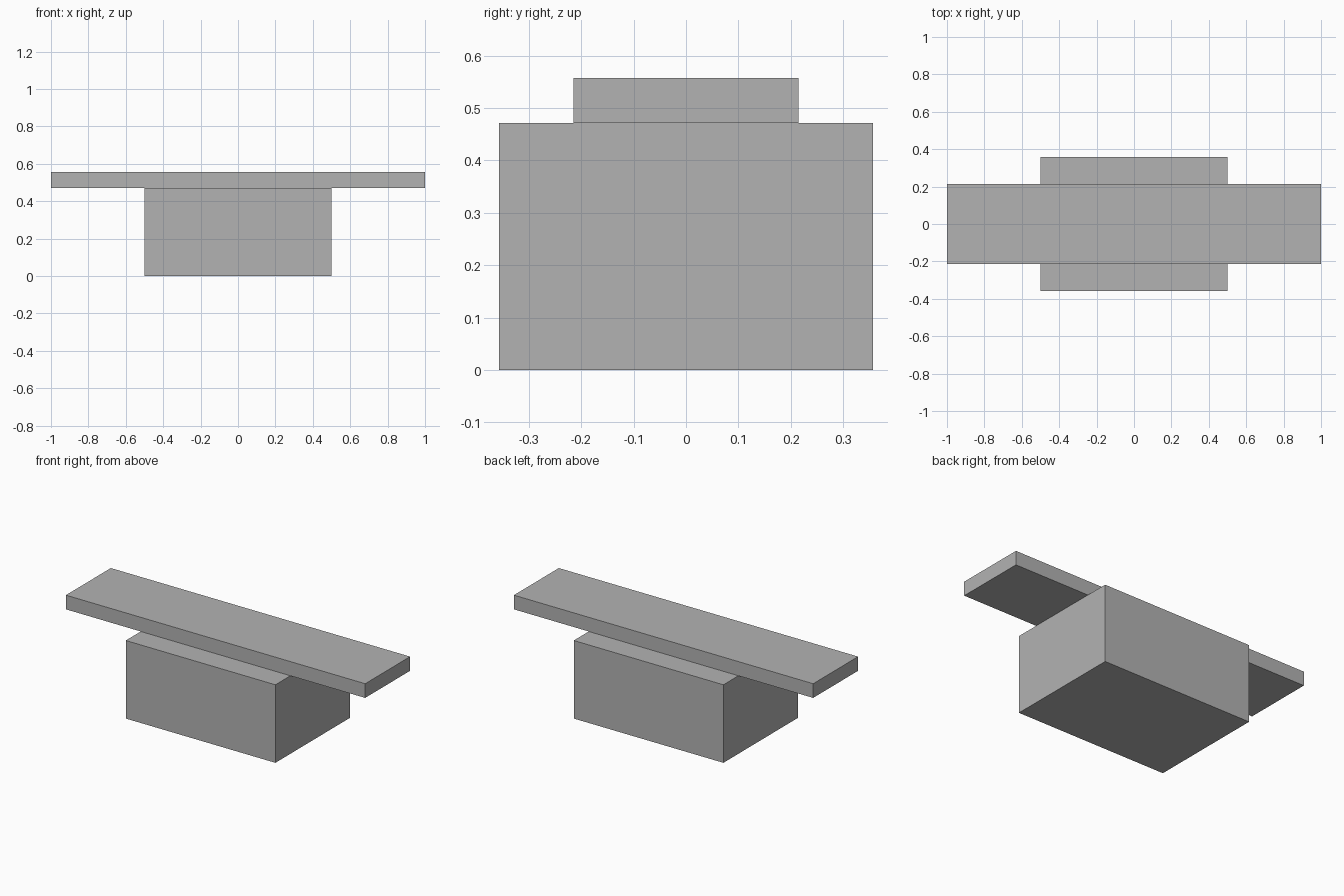
import bpy

if "Cube" in bpy.data.objects:
    bpy.data.objects.remove(bpy.data.objects["Cube"])

# Single grey finish
grey = bpy.data.materials.new("plain_grey")
grey.diffuse_color = (0.45, 0.45, 0.45, 1.0)
grey.use_nodes = True
grey.node_tree.nodes["Principled BSDF"].inputs["Base Color"].default_value = grey.diffuse_color


def box(name, size, bottom):
    """Box centred on x and y, resting at the given height."""
    bpy.ops.mesh.primitive_cube_add(size=1, location=(0, 0, bottom + size[2] / 2))
    obj = bpy.context.object
    obj.name = name
    obj.scale = size
    bpy.ops.object.transform_apply(location=False, rotation=False, scale=True)
    obj.data.materials.append(grey)
    return obj


BASE_HEIGHT = 0.4714

# Solid block that carries the plank
box("base_block", (1.0, 0.714, BASE_HEIGHT), 0)

# Long narrow plank overhanging both ends of the block
box("top_plank", (2.0, 0.4286, 0.0857), BASE_HEIGHT)
